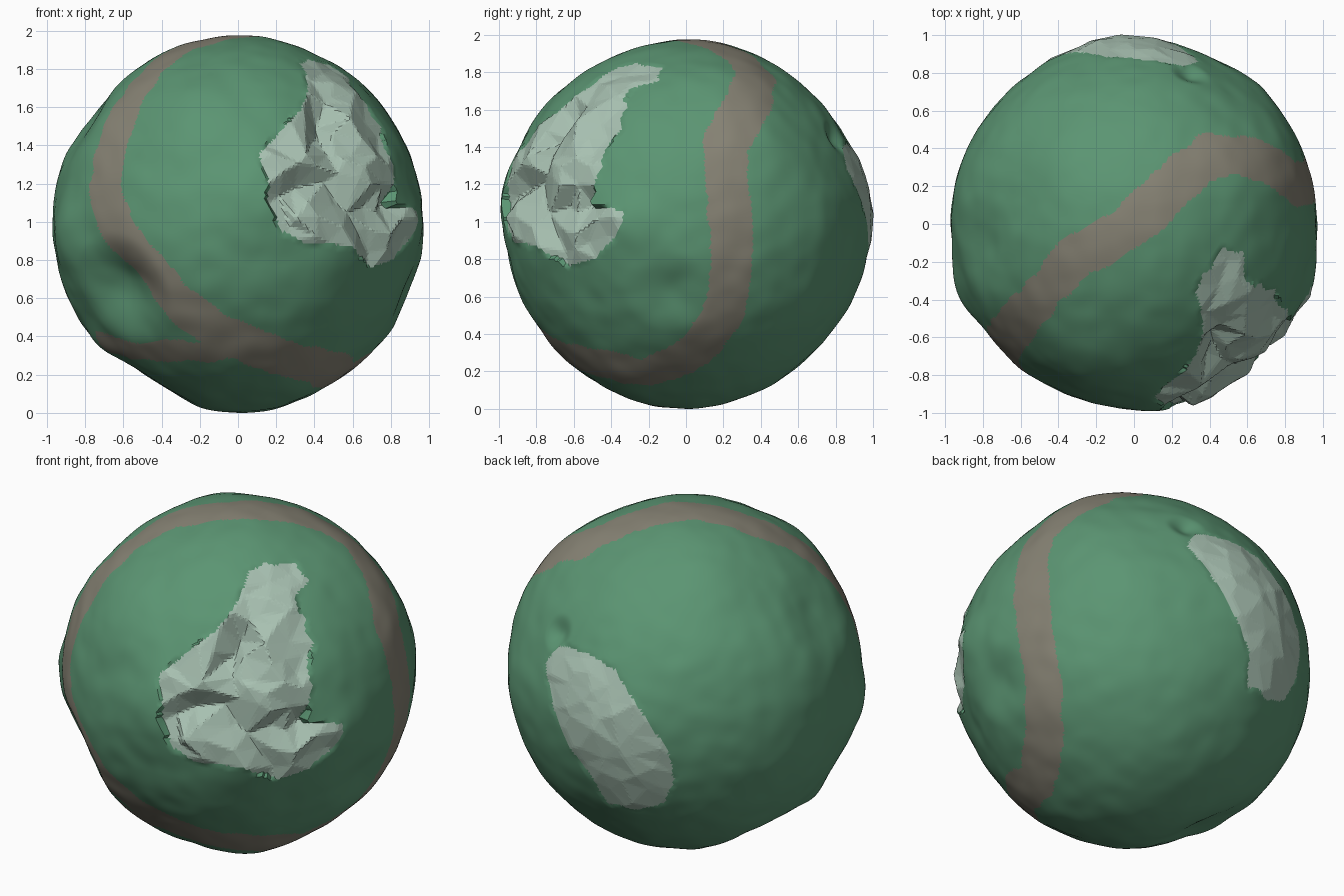
import bpy
import bmesh
import random
from math import pi, cos, sin
from mathutils import Vector, noise
from mathutils.bvhtree import BVHTree
from mathutils.geometry import intersect_point_line

random.seed(4)
CENTRE = Vector((0, 0, 0.99))
RADIUS = 0.97
GREEN, BROWN, PALE = range(3)


def make_material(name, colour):
    material = bpy.data.materials.new(name)
    material.use_nodes = True
    rgba = (*colour, 1)
    material.diffuse_color = rgba
    material.node_tree.nodes["Principled BSDF"].inputs["Base Color"].default_value = rgba
    return material


def on_ball(x, y, z):
    """Direction from the ball centre to a point."""
    return (Vector((x, y, z)) - CENTRE).normalized()


def front_point(x, z, side=-1):
    """Direction of the surface point at x, z on the front or back."""
    height = z - CENTRE.z
    depth = max(RADIUS ** 2 - x * x - height * height, 0) ** 0.5
    return Vector((x, side * depth, height)).normalized()


def segment_distance(point, start, end):
    nearest, t = intersect_point_line(point, start, end)
    if t <= 0:
        nearest = start
    elif t >= 1:
        nearest = end
    return (point - nearest).length


def path_distance(point, path):
    return min(segment_distance(point, a, b) for a, b in zip(path, path[1:]))


def inside(x, z, outline):
    """Even-odd test of a point against a closed outline."""
    hit = False
    for (ax, az), (bx, bz) in zip(outline, outline[1:] + outline[:1]):
        if (az > z) != (bz > z) and x < ax + (bx - ax) * (z - az) / (bz - az):
            hit = not hit
    return hit


def falloff(distance, reach):
    t = max(0, 1 - distance / reach)
    return t * t * (3 - 2 * t)


# Winding brown band round the ball, with a short side branch
band = [on_ball(*p) for p in (
    (-.65, -.57, 1.43), (-.7, -.63, 1.2), (-.63, -.74, .95), (-.42, -.82, .68),
    (-.15, -.79, .45), (.15, -.7, .3), (.46, -.42, .25), (.53, -.2, .2),
    (.68, .05, .3), (.81, .2, .5), (.91, .24, .75), (.93, .23, 1.1),
    (.85, .2, 1.4), (.6, .35, 1.67), (.4, .36, 1.8), (.2, .2, 1.92),
    (0, 0, 1.96), (-.3, -.17, 1.9))]
band.append(band[0])
branch = [on_ball(*p) for p in ((0, -.72, .34), (-.3, -.64, .33), (-.68, -.28, .37))]

# Outlines of the two pale patches, in x and z
front_patch = [
    (.33, 1.83), (.37, 1.85), (.47, 1.82), (.57, 1.76), (.63, 1.66), (.74, 1.5),
    (.81, 1.3), (.82, 1.08), (.92, 1.06), (.9, .93), (.82, .8), (.71, .76),
    (.57, .88), (.35, .9), (.22, .95), (.16, 1.1), (.15, 1.25), (.11, 1.35),
    (.25, 1.5), (.34, 1.6), (.37, 1.73)]
back_patch = [
    (.34, 1.28), (.27, 1.4), (.05, 1.42), (-.15, 1.37), (-.3, 1.22), (-.46, 1),
    (-.5, .77), (-.41, .62), (-.25, .55), (-.08, .55), (-.03, .73), (.11, .9), (.21, 1.05)]

# Cracks running through the front patch
cracks = [[front_point(*p) for p in line] for line in (
    ((.46, 1.6), (.45, 1.4), (.5, 1.2), (.6, 1), (.7, .9)),
    ((.24, 1.12), (.35, 1.2), (.5, 1.2)),
    ((.6, 1.04), (.82, 1.13)))]

# Broad dents and bulges: direction, reach, height
lumps = [
    (on_ball(0, 0, 2), .6, .015), (on_ball(0, 0, 0), .6, .02),
    (front_point(-.62, .63), .34, -.11), (front_point(-.5, .15), .4, -.05),
    (front_point(-.72, .37), .2, .02), (on_ball(-.27, -.77, 1.6), .4, .035),
    (on_ball(.75, -.6, .6), .4, -.02), (on_ball(.9, -.1, .62), .25, -.035),
    (on_ball(-.7, .1, 1.7), .4, -.02), (on_ball(-.81, -.11, 1.5), .3, -.035),
    (on_ball(-.93, -.37, .94), .3, .035), (on_ball(.93, -.34, 1), .25, .03),
    (on_ball(.6, .3, 1.7), .4, .02), (on_ball(.8, .4, 1.45), .45, .03),
    (on_ball(.67, .66, 1.05), .4, .02), (on_ball(.35, .35, 1.83), .4, .015),
    (on_ball(.35, -.35, .14), .4, .03), (on_ball(-.33, .33, 1.83), .4, .015),
    (front_point(.6, 1.05), .5, .045), (front_point(.15, 1.15), .4, .03),
    (front_point(-.1, 1.05, 1), .5, .03), (front_point(-.1, .6, 1), .3, .015),
    (on_ball(.3, .8, 1.45), .12, -.04)]


def surface_kind(direction):
    """Material slot for a direction."""
    wobble = noise.noise(direction * 9) * .02
    x = direction.x * RADIUS + wobble
    z = direction.z * RADIUS + CENTRE.z + wobble
    if inside(x, z, front_patch if direction.y < 0 else back_patch):
        return PALE
    if path_distance(direction, band) < .12 + wobble:
        return BROWN
    if path_distance(direction, branch) < .075 + wobble:
        return BROWN
    return GREEN


def ground_radius(direction):
    radius = RADIUS + .008 * noise.noise(direction * 3) + .005 * noise.noise(direction * 8)
    for middle, reach, height in lumps:
        radius += height * falloff((direction - middle).length, reach)
    return radius


def stone_radius(direction):
    """Rough, cracked stone on the front patch, calmer on the back one."""
    radius = ground_radius(direction)
    if surface_kind(direction) == PALE:
        if direction.y < 0:
            radius += random.uniform(-.025, .025)
            radius -= .1 * falloff(min(path_distance(direction, c) for c in cracks), .11)
        else:
            radius += random.uniform(-.005, .01)
    return radius


# Coarse faceted shell whose flat triangles shape the pale stone
shell = bmesh.new()
count = 1100
for i in range(count):
    height = 1 - 2 * (i + .5) / count
    ring = (1 - height * height) ** .5
    turn = i * pi * (3 - 5 ** .5)
    point = Vector((ring * cos(turn), ring * sin(turn), height))
    jitter = Vector([random.uniform(-.045, .045) for _ in range(3)])
    shell.verts.new((point + jitter).normalized())
bmesh.ops.convex_hull(shell, input=shell.verts)
for vert in shell.verts:
    direction = vert.co.normalized()
    vert.co = direction * stone_radius(direction)
facets = BVHTree.FromBMesh(shell)
shell.free()

# Ball
mesh = bpy.data.meshes.new("mossy_ball")
ball = bpy.data.objects.new("mossy_ball", mesh)
default_cube = bpy.data.objects.get("Cube")
if default_cube:
    bpy.data.objects.remove(default_cube)
bpy.context.collection.objects.link(ball)
for name, colour in (("moss_green", (.105, .3, .17)),
                     ("earth_brown", (.24, .225, .175)),
                     ("pale_stone", (.39, .53, .44))):
    mesh.materials.append(make_material(name, colour))

bm = bmesh.new()
bmesh.ops.create_icosphere(bm, subdivisions=7, radius=1)
for face in bm.faces:
    face.material_index = surface_kind(face.calc_center_median().normalized())
for vert in bm.verts:
    direction = vert.co.normalized()
    vert.co = direction * ground_radius(direction)
    if any(face.material_index == PALE for face in vert.link_faces):
        hit = facets.ray_cast(Vector(), direction)[0]
        if hit:
            vert.co = hit

# Rest the ball on the ground
bmesh.ops.translate(bm, verts=bm.verts, vec=(0, 0, -min(v.co.z for v in bm.verts)))
bm.to_mesh(mesh)
bm.free()

# Smooth ground, chipped pale stone
bpy.ops.object.select_all(action='DESELECT')
ball.select_set(True)
bpy.context.view_layer.objects.active = ball
bpy.ops.object.shade_smooth_by_angle(angle=.6)
for polygon in mesh.polygons:
    if polygon.material_index == PALE:
        polygon.use_smooth = False
